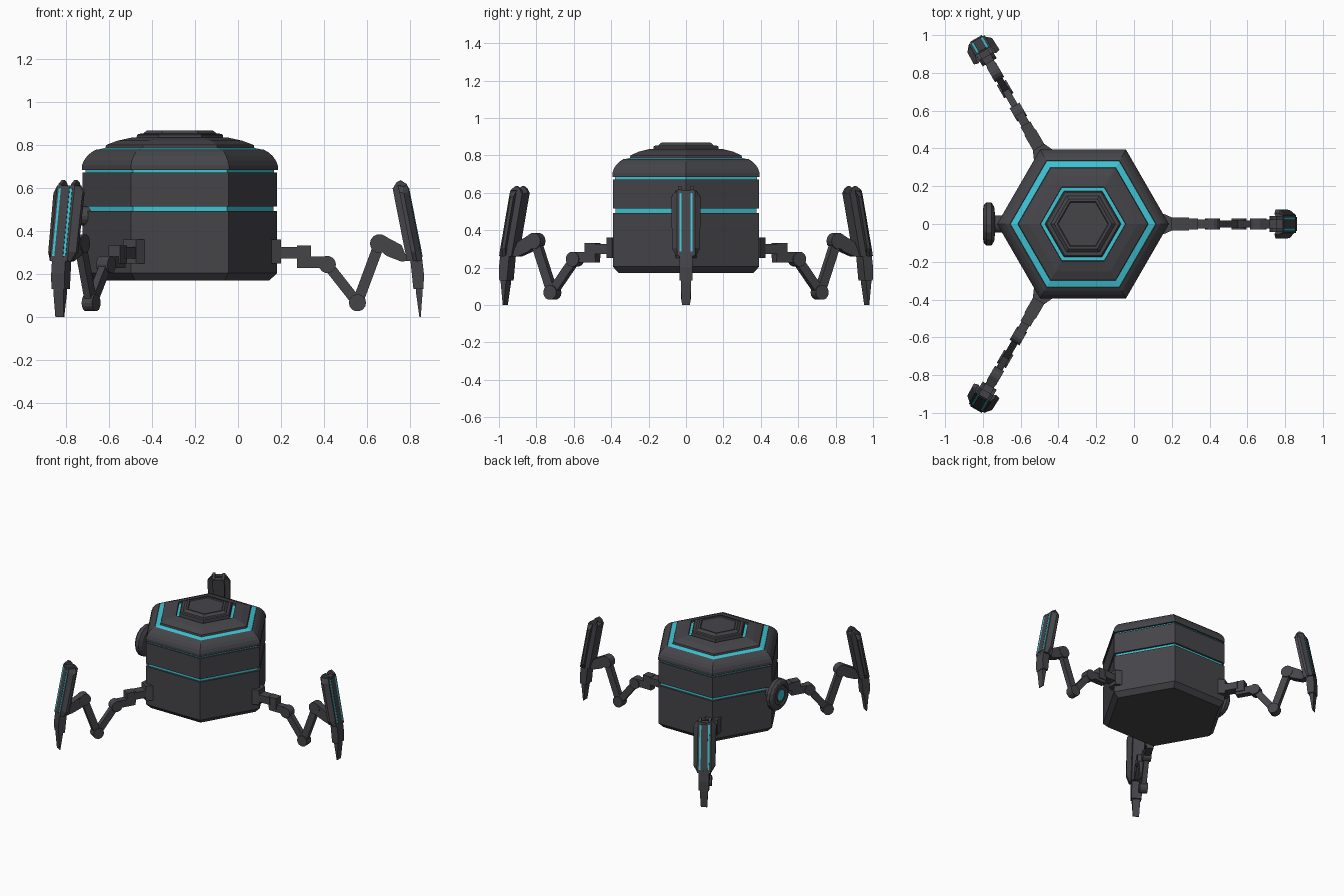
import bpy, bmesh, math
from mathutils import Matrix, Vector

if "Cube" in bpy.data.objects:
    bpy.data.objects.remove(bpy.data.objects["Cube"])


def material(name, rgb):
    m = bpy.data.materials.new(name)
    m.diffuse_color = (*rgb, 1)
    m.use_nodes = True
    m.node_tree.nodes["Principled BSDF"].inputs["Base Color"].default_value = m.diffuse_color
    return m


GREY = material("charcoal", (0.060, 0.058, 0.066))
DARK = material("dark_charcoal", (0.040, 0.039, 0.045))
CYAN = material("cyan_glow", (0.05, 0.55, 0.66))
MATS = [GREY, DARK, CYAN]
CX = -0.27                      # x of the body axis


def loft(name, rings, mat=0, matrix=Matrix(), bands=None):
    """Skin a stack of equal-length point rings and cap both ends."""
    bm = bmesh.new()
    vs = [[bm.verts.new(matrix @ Vector(p)) for p in ring] for ring in rings]
    n = len(vs[0])
    for k in range(len(vs) - 1):
        for i in range(n):
            j = (i + 1) % n
            f = bm.faces.new((vs[k][i], vs[k][j], vs[k + 1][j], vs[k + 1][i]))
            f.material_index = bands.get(k, mat) if bands else mat
    bm.faces.new(vs[0][::-1]).material_index = mat
    bands = bands or {}
    bm.faces.new(vs[-1]).material_index = bands.get("cap", mat)
    bmesh.ops.recalc_face_normals(bm, faces=bm.faces)
    me = bpy.data.meshes.new(name)
    bm.to_mesh(me)
    bm.free()
    for m in MATS:
        me.materials.append(m)
    ob = bpy.data.objects.new(name, me)
    bpy.context.collection.objects.link(ob)
    return ob


def lathe(name, profile, n, matrix, mat=0, bands=None):
    rings = [[(r * math.cos(math.tau * i / n), r * math.sin(math.tau * i / n), z)
              for i in range(n)] for r, z in profile]
    return loft(name, rings, mat, matrix, bands)


def prism(name, pts, hw, matrix, mat=0):
    """Extrude an x-z outline sideways to plus and minus hw."""
    return loft(name, [[(x, s * hw, z) for x, z in pts] for s in (-1, 1)], mat, matrix)


def rect(x0, x1, z0, z1):
    return [(x0, z0), (x1, z0), (x1, z1), (x0, z1)]


def beam(name, p, q, h, hw, matrix):
    d = Vector((q[0] - p[0], q[1] - p[1])).normalized() * (h / 2)
    nx, nz = -d.y, d.x
    prism(name, [(p[0] + nx, p[1] + nz), (p[0] - nx, p[1] - nz),
                 (q[0] - nx, q[1] - nz), (q[0] + nx, q[1] + nz)], hw, matrix)


def joint(name, c, r, hw, matrix):
    prism(name, [(c[0] + r * math.cos(math.tau * i / 14),
                  c[1] + r * math.sin(math.tau * i / 14)) for i in range(14)], hw, matrix)


# Hexagonal body: side grooves and dome grooves have cyan floors
body = [(0.415, 0.17), (0.452, 0.205), (0.452, 0.493), (0.436, 0.493), (0.436, 0.515),
        (0.452, 0.515), (0.452, 0.672), (0.438, 0.672), (0.438, 0.685), (0.455, 0.685),
        (0.455, 0.705), (0.446, 0.728), (0.43, 0.750), (0.41, 0.767), (0.387, 0.780),
        (0.384, 0.778), (0.346, 0.787), (0.343, 0.800), (0.29, 0.820), (0.226, 0.834),
        (0.224, 0.820), (0.202, 0.820), (0.200, 0.846), (0.192, 0.852), (0.172, 0.853),
        (0.152, 0.868), (0.137, 0.868), (0.132, 0.862)]
lathe("hexagonal_body", body, 6, Matrix.Translation((CX, 0, 0)),
      bands={3: 2, 7: 2, 15: 2, 20: 2})

# Round sensor on the left corner
sensor = [(0.045, -0.04), (0.045, 0.015), (0.09, 0.02), (0.115, 0.035), (0.115, 0.06),
          (0.10, 0.075), (0.075, 0.08), (0.07, 0.072), (0.045, 0.072), (0.043, 0.078)]
lathe("side_sensor", sensor, 16,
      Matrix.Translation((-0.72, 0, 0.47)) @ Matrix.Rotation(-math.pi / 2, 4, 'Y'),
      bands={"cap": 2})


def leg(tag, angle):
    M = (Matrix.Translation((CX, 0, 0)) @ Matrix.Rotation(math.radians(angle), 4, 'Z')
         @ Matrix.Translation((-CX, 0, 0)))
    nm = lambda s: f"{tag}_leg_{s}"
    # mount and shoulder blocks
    loft(nm("mount"), [[(0.155, -0.055, z), (0.20, -0.035, z), (0.20, 0.035, z),
                        (0.155, 0.055, z)] for z in (0.25, 0.362)], 0, M)
    prism(nm("shoulder_bar"), rect(0.19, 0.29, 0.273, 0.327), 0.034, M)
    prism(nm("shoulder_block"), rect(0.275, 0.34, 0.25, 0.332), 0.03, M)
    prism(nm("shoulder_link"), rect(0.275, 0.40, 0.228, 0.282), 0.024, M)
    # jointed links
    a, b, c = (0.415, 0.245), (0.555, 0.067), (0.657, 0.342)
    joint(nm("hip_joint"), a, 0.04, 0.03, M)
    beam(nm("upper_link"), a, b, 0.048, 0.018, M)
    joint(nm("low_joint"), b, 0.04, 0.028, M)
    beam(nm("rising_link"), b, c, 0.05, 0.018, M)
    joint(nm("knee_joint"), c, 0.044, 0.028, M)
    prism(nm("knee_arm"), [(0.66, 0.375), (0.685, 0.375), (0.76, 0.335), (0.79, 0.262),
                           (0.76, 0.258), (0.69, 0.285), (0.66, 0.31)], 0.025, M)
    # shin: inner spine, swept armour plate, cyan framed panel
    prism(nm("shin_spine"), [(0.718, 0.60), (0.77, 0.60), (0.83, 0.26), (0.785, 0.26)],
          0.04, M)

    def section(x, z, w):
        return [(x - 0.045, -w, z), (x - 0.025, -w, z - 0.003), (x, -0.047, z),
                (x, 0.047, z), (x - 0.025, w, z - 0.003), (x - 0.045, w, z),
                (x - 0.035, 0.035, z), (x - 0.035, -0.035, z)]
    loft(nm("armour_plate"), [section(0.857, 0.262, 0.05), section(0.849, 0.305, 0.075),
                              section(0.795, 0.58, 0.078), section(0.788, 0.612, 0.055)],
         0, M)

    def panel(name, w, z0, z1, t, mat):
        fx = lambda z: 0.857 - (z - 0.262) * 0.1971
        prism(nm(name), [(fx(z0) - 0.004, z0), (fx(z0) + t, z0),
                         (fx(z1) + t, z1), (fx(z1) - 0.004, z1)], w, M, mat)
    panel("glow_strip", 0.036, 0.285, 0.598, 0.003, 2)
    panel("centre_panel", 0.023, 0.28, 0.602, 0.005, 0)
    for side in (-1, 1):
        prism(nm("top_horn"), [(0.718, 0.595), (0.785, 0.595), (0.785, 0.618),
                               (0.755, 0.637), (0.735, 0.625)], 0.009,
              M @ Matrix.Translation((0, side * 0.034, 0)))
    # claw foot
    prism(nm("ankle"), [(0.80, 0.275), (0.855, 0.275), (0.864, 0.20), (0.862, 0.13),
                        (0.815, 0.13)], 0.036, M)
    loft(nm("claw"), [[(x0, -w, z), (x1, -w, z), (x1, w, z), (x0, w, z)]
                      for x0, x1, w, z in ((0.843, 0.849, 0.022, 0.0),
                                           (0.826, 0.858, 0.028, 0.12),
                                           (0.826, 0.858, 0.028, 0.15))], 0, M)


for tag, ang in (("right", 0), ("back_left", 120), ("front_left", 240)):
    leg(tag, ang)
